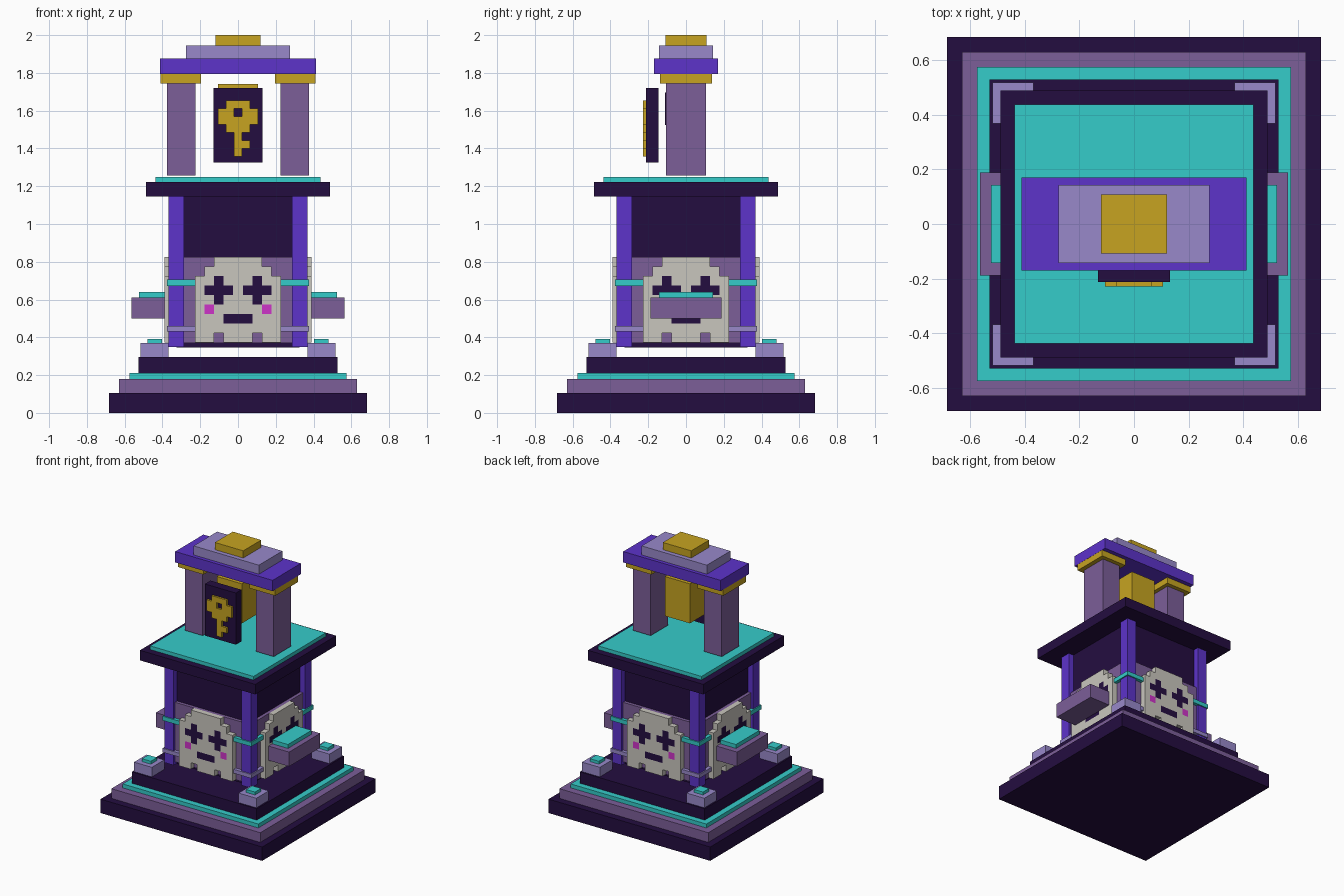
import bpy, bmesh, math
from mathutils import Matrix

if "Cube" in bpy.data.objects:
    bpy.data.objects.remove(bpy.data.objects["Cube"])


def material(name, r, g, b):
    m = bpy.data.materials.new(name)
    lin = lambda c: (c / 255 / 12.92) if c < 11 else ((c / 255 + 0.055) / 1.055) ** 2.4
    m.diffuse_color = (lin(r), lin(g), lin(b), 1)
    m.use_nodes = True
    m.node_tree.nodes["Principled BSDF"].inputs["Base Color"].default_value = m.diffuse_color
    return m


DARK = material("dark_plum", 36, 13, 64)
MAUVE = material("mauve", 124, 94, 153)
TEAL = material("teal", 53, 204, 202)
LAVENDER = material("lavender", 152, 137, 202)
VIOLET = material("violet", 93, 51, 202)
GOLD = material("gold", 199, 164, 33)
BONE = material("bone", 201, 198, 190)
PINK = material("pink", 206, 52, 200)


def finish(name, bm, mats):
    mesh = bpy.data.meshes.new(name)
    bm.to_mesh(mesh)
    bm.free()
    for m in mats:
        mesh.materials.append(m)
    ob = bpy.data.objects.new(name, mesh)
    bpy.context.collection.objects.link(ob)
    return ob


def box(name, mat, x, y, z):
    """Box from (min, max) ranges."""
    bm = bmesh.new()
    size = [b - a for a, b in (x, y, z)]
    mid = [(a + b) / 2 for a, b in (x, y, z)]
    bmesh.ops.create_cube(bm, size=1, matrix=Matrix.Translation(mid) @ Matrix.Diagonal((*size, 1)))
    return finish(name, bm, [mat])


def block(name, mat, hx, hy, z0, z1):
    """Box centred on the vertical axis."""
    return box(name, mat, (-hx, hx), (-hy, hy), (z0, z1))


def pixel_plate(name, rows, legend, mats, cell, top, front, depth):
    """Plate of square cells facing -y; legend maps letters to material slots."""
    bm = bmesh.new()
    verts = {}

    def vert(i, j):
        if (i, j) not in verts:
            verts[i, j] = bm.verts.new(((i - len(rows[0]) / 2) * cell, front, top - j * cell))
        return verts[i, j]

    for j, row in enumerate(rows):
        for i, ch in enumerate(row):
            if ch in legend:
                f = bm.faces.new([vert(i, j + 1), vert(i + 1, j + 1), vert(i + 1, j), vert(i, j)])
                f.material_index = legend[ch]
    fronts = list(bm.faces)
    geo = bmesh.ops.extrude_face_region(bm, geom=fronts, use_keep_orig=True)["geom"]
    bmesh.ops.translate(bm, vec=(0, depth, 0), verts=[g for g in geo if isinstance(g, bmesh.types.BMVert)])
    for f in bm.faces:
        if f not in fronts:
            f.material_index = 0
    bmesh.ops.recalc_face_normals(bm, faces=bm.faces)
    return finish(name, bm, mats)


# Stepped base
block("base_plinth", DARK, 0.684, 0.684, 0, 0.106)
block("base_step", MAUVE, 0.63, 0.63, 0.106, 0.18)
block("base_trim", TEAL, 0.574, 0.574, 0.18, 0.21)
block("base_top", DARK, 0.528, 0.528, 0.21, 0.297)

# Corner blocks and posts
for sx in (-1, 1):
    for sy in (-1, 1):
        def corner(name, mat, a, b, z0, z1):
            box(name, mat, sorted((sx * a, sx * b)), sorted((sy * a, sy * b)), (z0, z1))
        corner("corner_block", LAVENDER, 0.367, 0.517, 0.297, 0.37)
        corner("corner_cap", TEAL, 0.403, 0.478, 0.37, 0.392)
        corner("corner_post", VIOLET, 0.287, 0.367, 0.35, 1.145)

# Tower body and the bands around it
block("tower_core", DARK, 0.325, 0.325, 0.345, 1.145)
block("upper_band", TEAL, 0.376, 0.376, 0.673, 0.705)
block("lower_band", LAVENDER, 0.376, 0.376, 0.43, 0.46)

# Skull faces on all four sides, each on a backing panel
SKULL = ["..WWWWW..",
         ".WWWWWWW.",
         "WWDWWWDWW",
         "WDDDWDDDW",
         "WWDWWWDWW",
         "WPWWWWWPW",
         "WWWDDDWWW",
         "WWWWWWWWW",
         "WW.WWW.WW"]
for k in range(4):
    panel = box("face_panel", MAUVE, (-0.288, 0.288), (-0.35, -0.32), (0.37, 0.825))
    skull = pixel_plate("skull_face", SKULL, {"W": 0, "D": 1, "P": 2}, [BONE, DARK, PINK],
                        0.0504, 0.825, -0.39, 0.042)
    for ob in (panel, skull):
        ob.rotation_euler.z = k * math.pi / 2

# Side shelves
for s in (-1, 1):
    box("side_shelf", MAUVE, sorted((s * 0.385, s * 0.564)), (-0.188, 0.188), (0.5, 0.61))
    box("shelf_top", TEAL, sorted((s * 0.385, s * 0.523)), (-0.143, 0.143), (0.61, 0.64))

# Platform
block("platform", DARK, 0.488, 0.488, 1.145, 1.222)
block("platform_top", TEAL, 0.437, 0.437, 1.222, 1.25)

# Gate columns with capitals
for s in (-1, 1):
    box("gate_column", MAUVE, sorted((s * 0.225, s * 0.376)), (-0.105, 0.105), (1.258, 1.745))
    box("gate_capital", GOLD, sorted((s * 0.195, s * 0.411)), (-0.137, 0.137), (1.745, 1.793))

# Gate roof
block("roof_beam", VIOLET, 0.412, 0.17, 1.793, 1.876)
block("roof_step", LAVENDER, 0.276, 0.142, 1.876, 1.945)
block("roof_cap", GOLD, 0.12, 0.108, 1.945, 2.0)

# Hanging gold block with its dark front plate
block("gold_block", GOLD, 0.106, 0.104, 1.44, 1.742)
box("block_plate", DARK, (-0.06, 0.06), (-0.11, -0.104), (1.525, 1.695))

# Key sign
box("sign_board", DARK, (-0.131, 0.131), (-0.213, -0.146), (1.325, 1.72))
KEY = [".GGG.",
       "GG.GG",
       "GGGGG",
       ".GGG.",
       "..G..",
       "..GG.",
       "..G.."]
pixel_plate("sign_key", KEY, {"G": 0}, [GOLD], 0.0425, 1.654, -0.228, 0.015)
